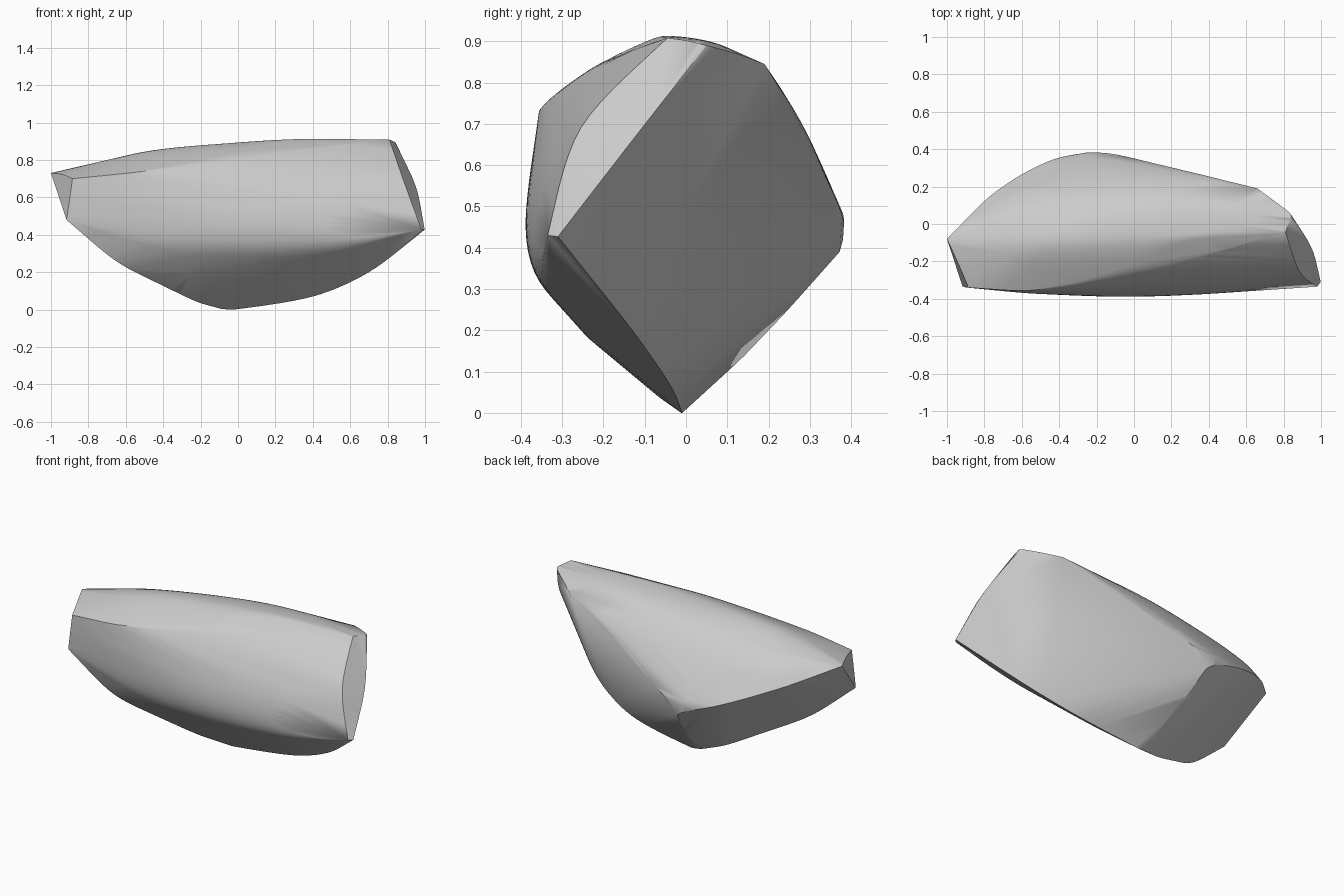
import bpy
import bmesh
from mathutils import Vector

default_cube = bpy.data.objects.get("Cube")
if default_cube:
    bpy.data.objects.remove(default_cube, do_unlink=True)


def tangent(before, after, limit):
    """Slope of a curve at a point, kept short enough not to overshoot."""
    slope = (after - before) / 2
    return slope * min(1, limit / max(slope.length, 1e-6))


def spline(points, steps):
    """Sample a curve through every point; doubled points make corners."""
    points = [Vector(p) for p in points]
    padded = [points[0] * 2 - points[1]] + points + [points[-1] * 2 - points[-2]]
    samples = []
    for before, start, end, after in zip(padded, padded[1:], padded[2:], padded[3:]):
        length = (end - start).length
        leave = tangent(before, end, length)
        arrive = tangent(start, after, length)
        bend = (start - end) * 3 + leave * 2 + arrive
        twist = (start - end) * 2 + leave + arrive
        for step in range(steps):
            t = step / steps
            samples.append(start + leave * t - bend * t * t + twist * t ** 3)
    return samples + [points[-1]]


def loft(rows, steps):
    """Sample a smooth surface running across a list of curves."""
    lengthwise = [spline(row, steps) for row in rows]
    return [p for column in zip(*lengthwise) for p in spline(column, steps)]


# Corners shared by several facets
left_tip = (-1, -.08, .73)
left_front = (-.885, -.34, .70)
left_low = (-.917, -.333, .48)
crease_end = (-.52, -.352, .737)
right_front = (.98, -.335, .43)
right_tip = (.998, -.31, .427)
top_front = (.81, -.045, .908)
top_right = (.84, .05, .89)
back_right = (.66, .19, .845)
back_low = (-.2, .372, .39)
keel = (-.09, -.015, .004)

# Rounded shell: underside, front wall, over the top, down to the back edge
shell = [
    [left_low, (-.4, -.27, .23), (0, -.205, .16), (.5, -.22, .23), right_front],
    [left_low, (-.5, -.355, .37), (0, -.367, .34), (.5, -.358, .365), right_front],
    [(-.9, -.339, .59), (-.5, -.374, .57), (0, -.378, .55), (.5, -.335, .6), (.885, -.255, .69)],
    [left_front, crease_end, (0, -.28, .785), (.4, -.17, .855), top_front],
    [left_front, crease_end, (0, -.215, .842), (.4, -.11, .886), top_front],
    [(-.94, -.21, .722), (-.5, -.12, .842), (0, -.07, .893), (.4, -.05, .913), (.825, 0, .902)],
    [left_tip, (-.6, .05, .785), (0, .12, .85), (.4, .1, .885), top_right],
    [left_tip, (-.65, .14, .705), (-.15, .268, .68), (.3, .22, .787), (.75, .122, .87)],
    [left_tip, (-.7, .2, .6), (-.26, .38, .45), (.2, .3, .65), back_right],
]

# Broad face on the back right, rolling over into the top
broad_face = [
    [(-.3, .335, .56), (.15, .25, .75), back_right],
    [(-.24, .38, .45), (.2, .295, .64), back_right],
    [(-.14, .19, .19), (.39, .08, .415), (.88, -.1, .61)],
    [(-.02, -.01, 0), (.55, -.08, .125), right_tip],
]

# Curved rims of the flat facets
rims = [
    [left_low, (-.65, -.28, .258), (-.4, -.163, .128), (-.22, -.07, .042), keel],
    [keel, (-.02, -.01, 0), (.4, -.04, .07), (.7, -.13, .2), right_tip],
    [back_low, (-.14, .19, .19), keel],
    [left_tip, (-.7, .2, .6), (-.45, .338, .5), (-.26, .38, .43), back_low],
    [top_right, (.95, -.13, .66), right_tip],
]

cloud = loft(shell, 8) + loft(broad_face, 8)
for rim in rims:
    cloud += spline(rim, 8)

# Skin the samples into one closed stone
bm = bmesh.new()
for point in cloud:
    bm.verts.new(point)
bmesh.ops.remove_doubles(bm, verts=bm.verts, dist=.008)
hull = bmesh.ops.convex_hull(bm, input=bm.verts)
unused = {v for v in hull["geom_interior"] + hull["geom_unused"]
          if isinstance(v, bmesh.types.BMVert)}
bmesh.ops.delete(bm, geom=list(unused), context="VERTS")
bmesh.ops.recalc_face_normals(bm, faces=bm.faces)

mesh = bpy.data.meshes.new("stone")
bm.to_mesh(mesh)
bm.free()
stone = bpy.data.objects.new("stone", mesh)
bpy.context.collection.objects.link(stone)

# Plain grey
grey = bpy.data.materials.new("stone grey")
grey.use_nodes = True
colour = (.6, .6, .6, 1)
grey.diffuse_color = colour
grey.node_tree.nodes["Principled BSDF"].inputs["Base Color"].default_value = colour
mesh.materials.append(grey)

bpy.ops.object.select_all(action="DESELECT")
stone.select_set(True)
bpy.context.view_layer.objects.active = stone
bpy.ops.object.shade_smooth_by_angle(angle=.45)
